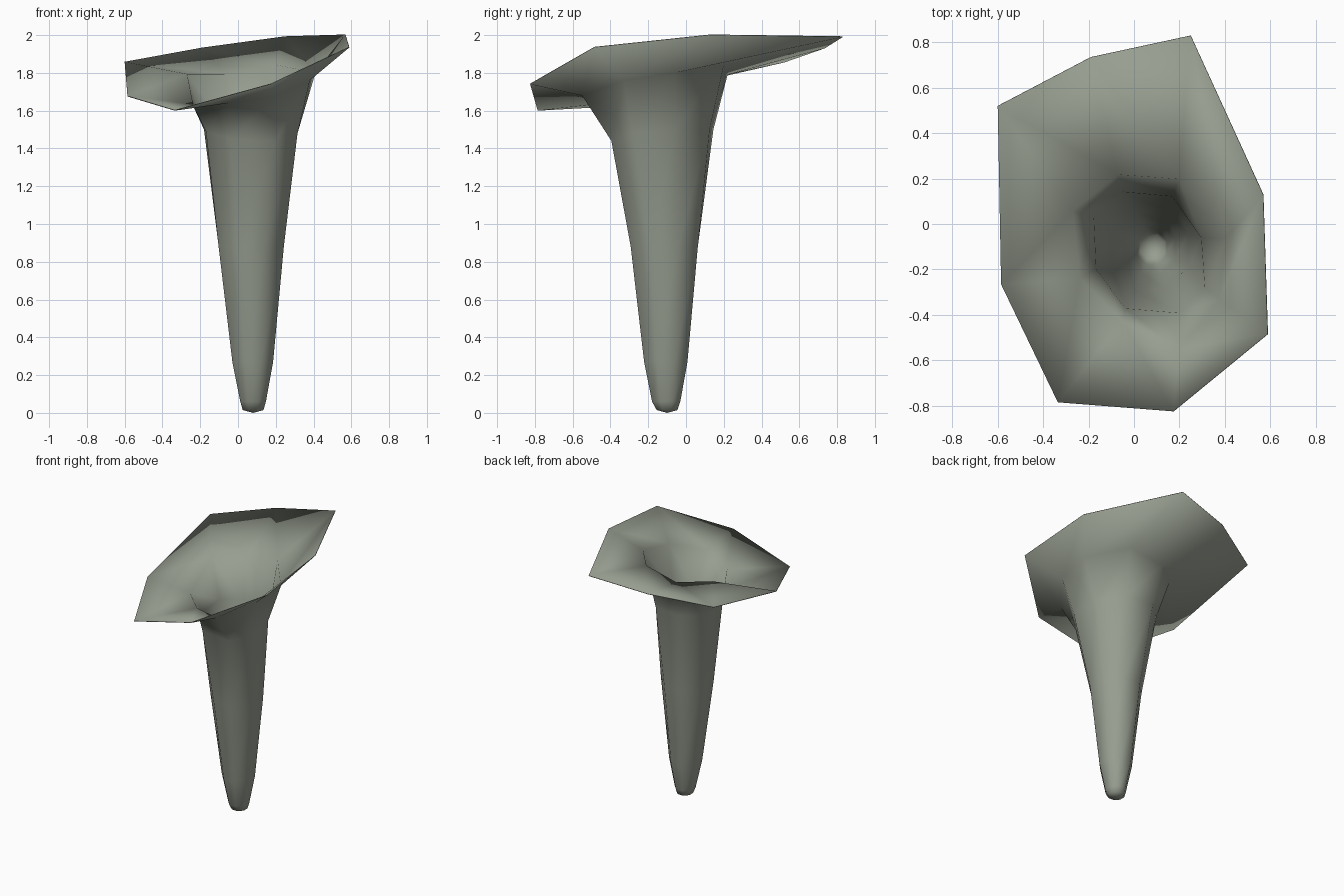
import bpy
import bmesh
from math import cos, sin, radians

cube = bpy.data.objects.get("Cube")
if cube:
    bpy.data.objects.remove(cube, do_unlink=True)

SIDES = 8


def material(name, rgb):
    mat = bpy.data.materials.new(name)
    mat.use_nodes = True
    color = (*rgb, 1)
    mat.diffuse_color = color
    mat.node_tree.nodes["Principled BSDF"].inputs["Base Color"].default_value = color
    return mat


def stem_ring(x, y, z, rx, ry):
    """Octagonal stem section, counter-clockwise from the back right."""
    angles = [radians(67.5 + 45 * i) for i in range(SIDES)]
    return [(x + 1.08 * rx * cos(a), y + 1.08 * ry * sin(a), z) for a in angles]


# Wavy rim of the flared cap, from the back right round to the right
rim = [(0.25, 0.83, 1.99), (-0.19, 0.735, 1.93), (-0.6, 0.52, 1.855),
       (-0.585, -0.265, 1.675), (-0.335, -0.785, 1.6), (0.175, -0.825, 1.74),
       (0.59, -0.485, 1.935), (0.57, 0.13, 2.0)]

# Throat edge, where the cap folds down into the stem
throat = [(0.2, 0.2, 1.84), (-0.07, 0.22, 1.79), (-0.27, 0.06, 1.79),
          (-0.24, -0.24, 1.63), (-0.05, -0.43, 1.64), (0.2, -0.55, 1.68),
          (0.38, -0.33, 1.76), (0.41, -0.06, 1.8)]

# Neck just below the throat
neck = [(0.17, 0.125, 1.5), (-0.05, 0.145, 1.5), (-0.18, 0.03, 1.5),
        (-0.17, -0.2, 1.49), (-0.04, -0.375, 1.45), (0.2, -0.395, 1.44),
        (0.315, -0.28, 1.48), (0.3, -0.06, 1.5)]

# Tapering stem down to the rounded foot
rings = [rim, throat, neck,
         stem_ring(0.07, -0.115, 0.88, 0.173, 0.178),
         stem_ring(0.078, -0.107, 0.27, 0.108, 0.115),
         stem_ring(0.08, -0.105, 0.06, 0.068, 0.075),
         stem_ring(0.08, -0.1, 0.015, 0.055, 0.055)]

bm = bmesh.new()
loops = [[bm.verts.new(p) for p in ring] for ring in rings]
for upper, lower in zip(loops, loops[1:]):
    for i in range(SIDES):
        j = (i + 1) % SIDES
        bm.faces.new((upper[j], upper[i], lower[i], lower[j]))
tip = bm.verts.new((0.08, -0.1, 0))
for i in range(SIDES):
    bm.faces.new((loops[-1][(i + 1) % SIDES], loops[-1][i], tip))
bmesh.ops.recalc_face_normals(bm, faces=bm.faces)
# An open shell: point the normals to the outside of the stem
foot = tip.link_faces[0]
foot.normal_update()
if foot.normal.z > 0:
    bmesh.ops.reverse_faces(bm, faces=bm.faces)

mesh = bpy.data.meshes.new("funnel_mushroom")
bm.to_mesh(mesh)
bm.free()
mesh.materials.append(material("grey_green", (0.31, 0.34, 0.28)))
mesh.polygons.foreach_set("use_smooth", [True] * len(mesh.polygons))
mushroom = bpy.data.objects.new("funnel_mushroom", mesh)
bpy.context.collection.objects.link(mushroom)

# Paper-thin wall, so both sides of the funnel are real surfaces
wall = mushroom.modifiers.new("thin_wall", 'SOLIDIFY')
wall.thickness = 0.004
wall.offset = -1
